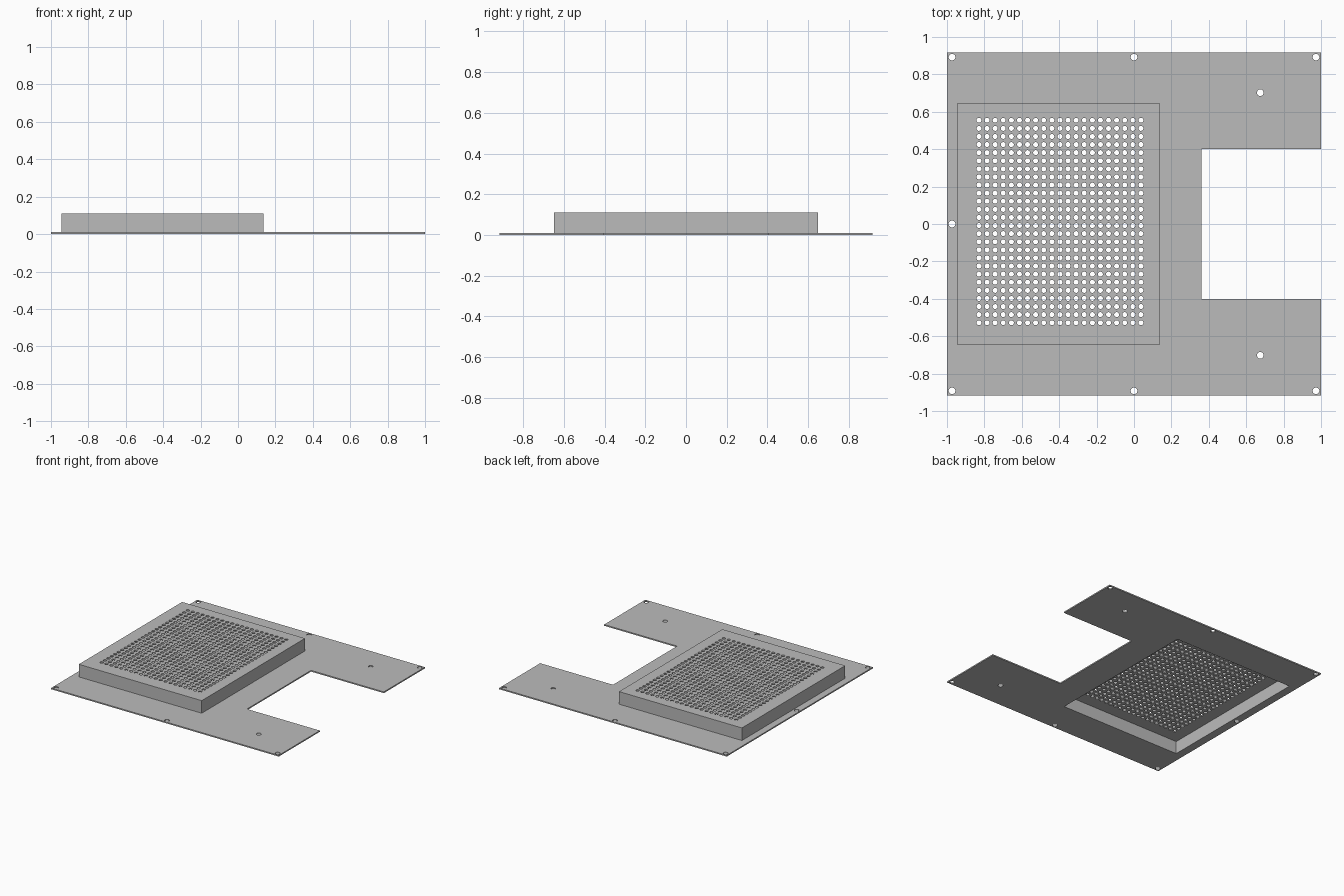
import bpy
from math import cos, sin, tau

if "Cube" in bpy.data.objects:
    bpy.data.objects.remove(bpy.data.objects["Cube"])

metal = bpy.data.materials.new("grey sheet metal")
metal.use_nodes = True
GREY = (0.5, 0.5, 0.5, 1)
metal.diffuse_color = GREY
metal.node_tree.nodes["Principled BSDF"].inputs["Base Color"].default_value = GREY


def rect(x0, x1, y0, y1):
    return [(x0, y0), (x1, y0), (x1, y1), (x0, y1)]


def circle(x, y, r, sides):
    return [(x + r * cos(tau * (i + 0.5) / sides), y + r * sin(tau * (i + 0.5) / sides))
            for i in range(sides)]


def sheet(name, loops, z0, z1):
    """Flat sheet: the first loop is the outline, the others are openings."""
    curve = bpy.data.curves.new(name, 'CURVE')
    curve.dimensions = '2D'
    curve.fill_mode = 'BOTH'
    curve.extrude = (z1 - z0) / 2
    for loop in loops:
        spline = curve.splines.new('POLY')
        spline.points.add(len(loop) - 1)
        for point, (x, y) in zip(spline.points, loop):
            point.co = (x, y, 0, 1)
        spline.use_cyclic_u = True
    source = bpy.data.objects.new(name, curve)
    bpy.context.collection.objects.link(source)
    bpy.context.view_layer.update()
    mesh = bpy.data.meshes.new_from_object(
        source.evaluated_get(bpy.context.evaluated_depsgraph_get()))
    bpy.data.objects.remove(source)
    mesh.materials.clear()
    mesh.materials.append(metal)
    mesh.shade_flat()
    obj = bpy.data.objects.new(name, mesh)
    obj.location.z = (z0 + z1) / 2
    bpy.context.collection.objects.link(obj)
    return obj


T = 0.01                       # sheet thickness
TOP = 0.11                     # height of the raised pan
X0, X1, Y = -0.945, 0.135, 0.648
pan_outer = rect(X0, X1, -Y, Y)
pan_inner = rect(X0 + T, X1 - T, -Y + T, Y - T)

# Base plate with a notch, screw holes and the pan opening
W, D, NX, NY = 1.0, 0.917, 0.36, 0.402
outline = [(-W, -D), (W, -D), (W, -NY), (NX, -NY), (NX, NY), (W, NY), (W, D), (-W, D)]
screws = [(-0.973, 0)]
for s in (-1, 1):
    screws += [(x, s * 0.892) for x in (-0.973, 0, 0.973)] + [(0.675, s * 0.702)]
sheet("base_plate", [outline, pan_inner] + [circle(x, y, 0.018, 16) for x, y in screws], 0, T)

# Hollow raised pan: side walls and perforated top
sheet("pan_walls", [pan_outer, pan_inner], T, TOP - T)
PITCH, COLS, ROWS = 0.0433, 21, 26
vents = [circle(-0.829 + i * PITCH, -0.528 + j * PITCH, 0.0135, 12)
         for i in range(COLS) for j in range(ROWS)]
sheet("perforated_top", [pan_outer] + vents, TOP - T, TOP)
